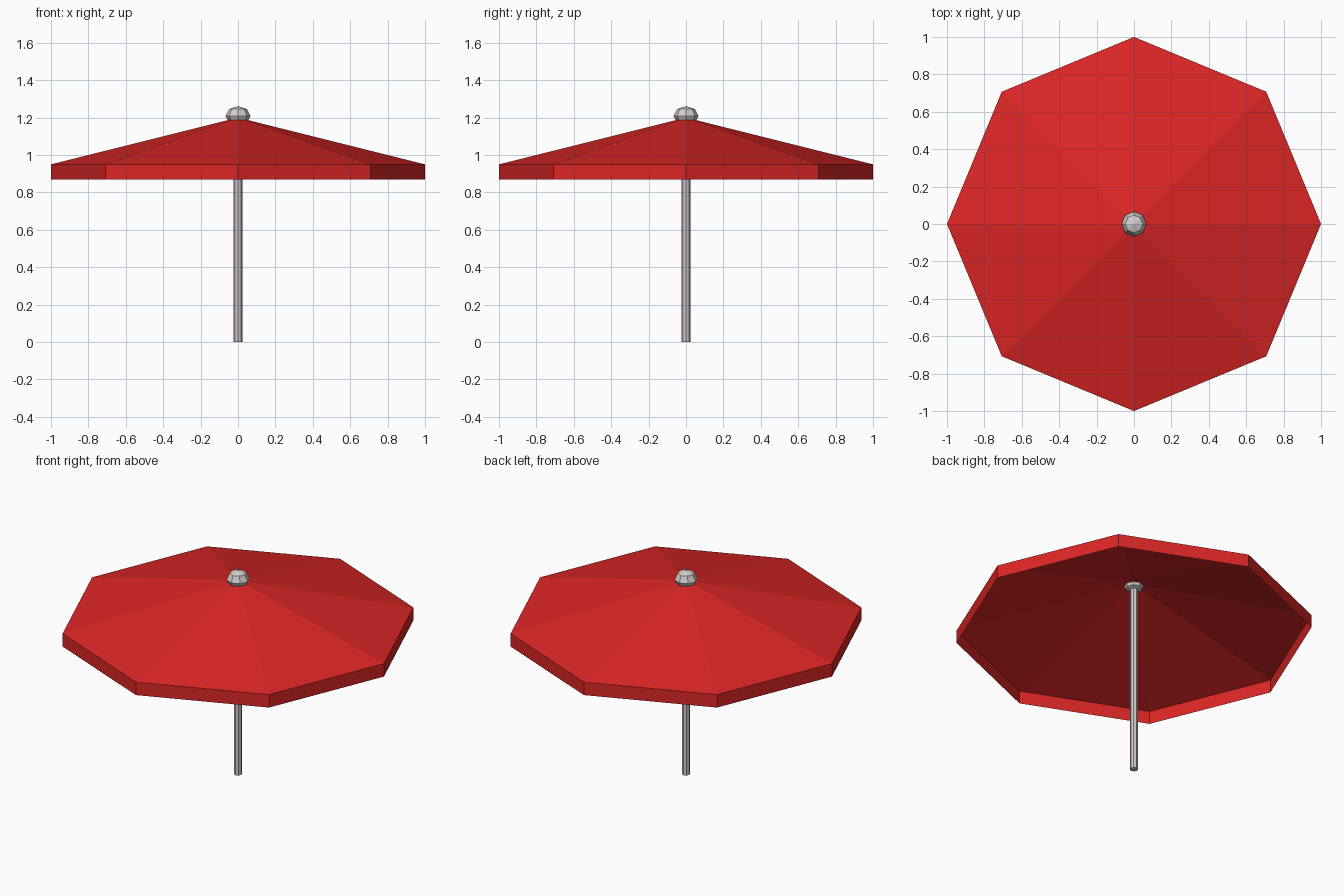
import bpy, bmesh
from math import cos, sin, tau, radians

cube = bpy.data.objects.get("Cube")
if cube:
    bpy.data.objects.remove(cube, do_unlink=True)


def material(name, rgb):
    m = bpy.data.materials.new(name)
    m.use_nodes = True
    m.diffuse_color = (*rgb, 1)
    m.node_tree.nodes["Principled BSDF"].inputs["Base Color"].default_value = (*rgb, 1)
    return m


red = material("red fabric", (0.716, 0.019, 0.019))
metal = material("pale metal", (0.65, 0.61, 0.60))


def finish(bm, name, mat):
    mesh = bpy.data.meshes.new(name)
    bm.to_mesh(mesh)
    bm.free()
    obj = bpy.data.objects.new(name, mesh)
    mesh.materials.append(mat)
    bpy.context.collection.objects.link(obj)
    return obj


# Canopy: eight sloping panels with a hanging valance, open underneath
SIDES, RIM, HEM, PEAK = 8, 0.95, 0.87, 1.20
bm = bmesh.new()
apex = bm.verts.new((0, 0, PEAK))
rings = [[bm.verts.new((cos(tau * i / SIDES), sin(tau * i / SIDES), z))
          for i in range(SIDES)] for z in (RIM, HEM)]
for i in range(SIDES):
    j = (i + 1) % SIDES
    bm.faces.new((rings[0][i], rings[0][j], apex))
    bm.faces.new((rings[1][i], rings[1][j], rings[0][j], rings[0][i]))
finish(bm, "canopy", red)

# Pole
bpy.ops.mesh.primitive_cylinder_add(vertices=8, radius=0.023, depth=PEAK,
                                    location=(0, 0, PEAK / 2))
pole = bpy.context.object
pole.name = "pole"
pole.data.materials.append(metal)

# Flattened ball finial
bpy.ops.mesh.primitive_uv_sphere_add(segments=8, ring_count=4, radius=0.067,
                                     location=(0, 0, 1.208))
finial = bpy.context.object
finial.name = "finial"
finial.scale.z = 0.8
finial.data.materials.append(metal)
